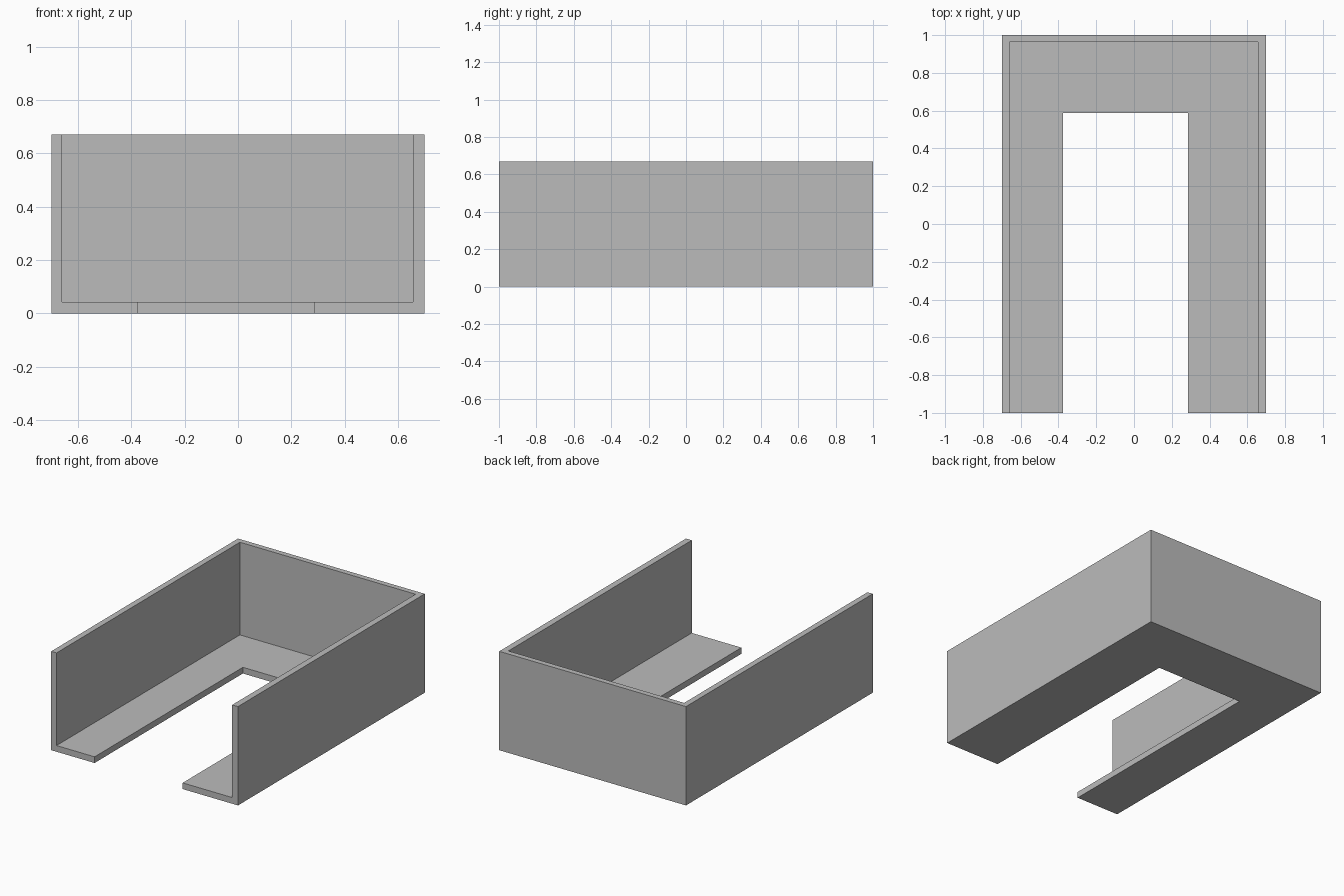
import bpy
from mathutils import Vector

cube = bpy.data.objects.get("Cube")
if cube:
    bpy.data.objects.remove(cube, do_unlink=True)

# Plain grey finish
grey = bpy.data.materials.new("plain_grey")
grey.use_nodes = True
colour = (0.5, 0.5, 0.5, 1)
grey.diffuse_color = colour
grey.node_tree.nodes["Principled BSDF"].inputs["Base Color"].default_value = colour


def box(name, low, high):
    """Axis-aligned box between two corners."""
    low, high = Vector(low), Vector(high)
    bpy.ops.mesh.primitive_cube_add(size=1)
    obj = bpy.context.object
    obj.name = name
    for v in obj.data.vertices:
        v.co = [(a + b) / 2 + c * (b - a) for a, b, c in zip(low, high, v.co)]
    obj.data.materials.append(grey)
    return obj


# Outer block, hollowed into an open-topped, open-fronted tray
height = 0.67
tray = box("tray", (-0.7, -1, 0), (0.7, 1, height))
cutters = [
    box("interior_cutter", (-0.66, -1.2, 0.042), (0.657, 0.963, 1)),
    box("floor_slot_cutter", (-0.375, -1.2, -0.2), (0.285, 0.588, 0.2)),
]
for cutter in cutters:
    cut = tray.modifiers.new(cutter.name, "BOOLEAN")
    cut.operation = "DIFFERENCE"
    cut.solver = "EXACT"
    cut.object = cutter
    cutter.hide_render = True
    cutter.hide_set(True)

# Apply the cuts and discard the helpers
bpy.context.view_layer.objects.active = tray
for cutter in cutters:
    bpy.ops.object.modifier_apply(modifier=cutter.name)
    bpy.data.objects.remove(cutter, do_unlink=True)
